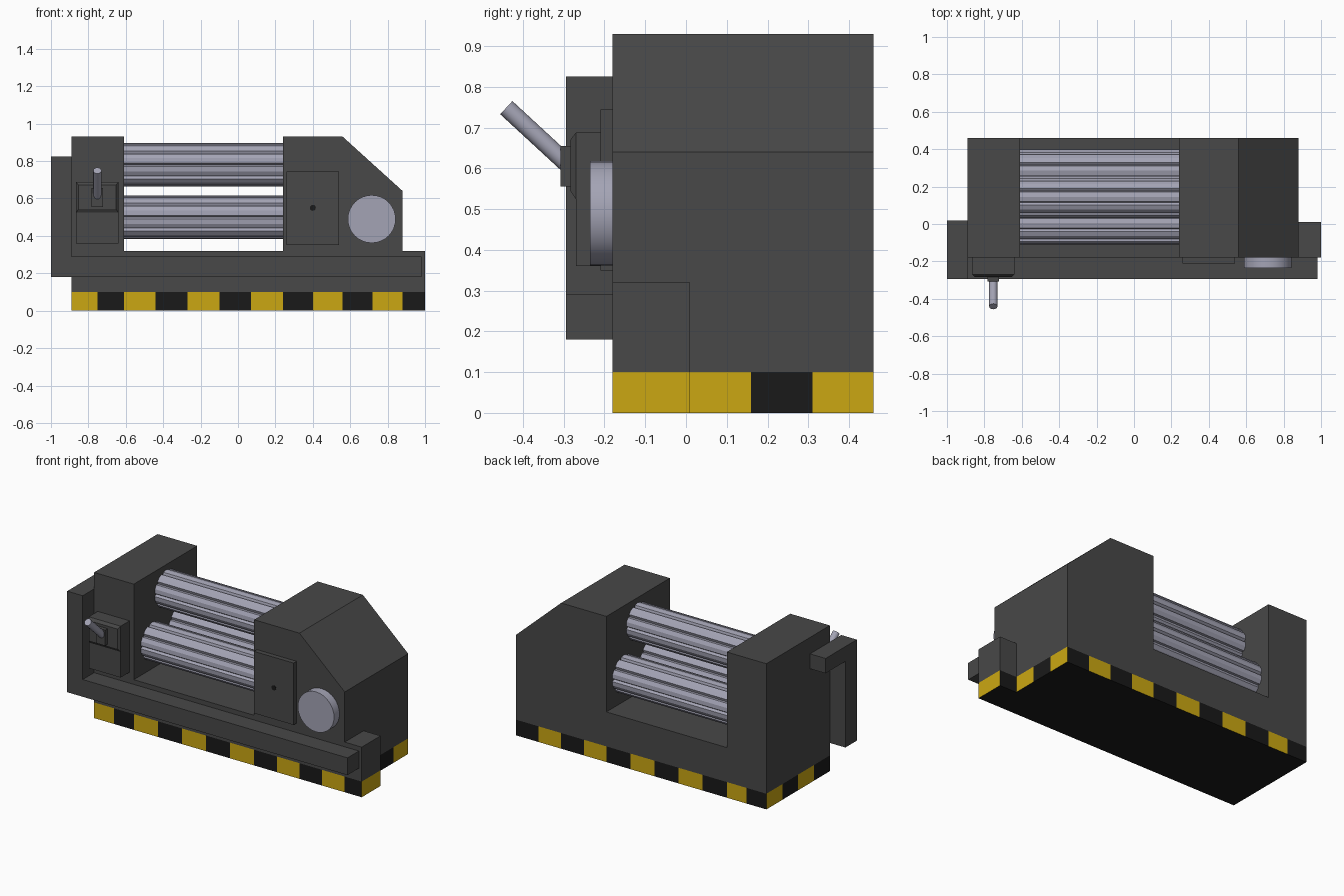
import bpy, bmesh
from math import cos, sin, pi
from mathutils import Vector

if "Cube" in bpy.data.objects:
    bpy.data.objects.remove(bpy.data.objects["Cube"])


def material(name, rgb):
    m = bpy.data.materials.new(name)
    m.diffuse_color = (*rgb, 1)
    m.use_nodes = True
    m.node_tree.nodes["Principled BSDF"].inputs["Base Color"].default_value = m.diffuse_color
    return m


DARK = material("dark_paint", (0.065, 0.065, 0.065))
STEEL = material("steel", (0.37, 0.37, 0.46))
YELLOW = material("stripe_yellow", (0.6, 0.39, 0.006))
BLACK = material("stripe_black", (0.01, 0.01, 0.01))


def finish(name, bm, *mats):
    bmesh.ops.recalc_face_normals(bm, faces=bm.faces)
    me = bpy.data.meshes.new(name)
    bm.to_mesh(me)
    bm.free()
    ob = bpy.data.objects.new(name, me)
    bpy.context.collection.objects.link(ob)
    for m in mats:
        me.materials.append(m)
    return ob


def prism(name, outline, offset, mat, open_below=None):
    """Extrude a closed outline of 3D points along offset."""
    bm = bmesh.new()
    face = bm.faces.new([bm.verts.new(p) for p in outline])
    ext = bmesh.ops.extrude_face_region(bm, geom=[face], use_keep_orig=True)
    bmesh.ops.translate(bm, vec=offset, verts=[g for g in ext["geom"] if isinstance(g, bmesh.types.BMVert)])
    bmesh.ops.recalc_face_normals(bm, faces=bm.faces)
    if open_below is not None:
        hidden = [f for f in bm.faces if all(v.co.z < open_below + 1e-4 for v in f.verts)]
        bmesh.ops.delete(bm, geom=hidden, context='FACES')
    return finish(name, bm, mat)


def xz_prism(name, pts, y0, y1, mat, open_below=None):
    return prism(name, [(x, y0, z) for x, z in pts], (0, y1 - y0, 0), mat, open_below)


def box(name, x0, x1, y0, y1, z0, z1, mat, open_below=None):
    return xz_prism(name, [(x0, z0), (x1, z0), (x1, z1), (x0, z1)], y0, y1, mat, open_below)


def rod(name, a, b, r, sides, mat):
    a, b = Vector(a), Vector(b)
    bpy.ops.mesh.primitive_cylinder_add(vertices=sides, radius=r, depth=(b - a).length, location=(a + b) / 2)
    ob = bpy.context.object
    ob.name = name
    ob.rotation_euler = (b - a).to_track_quat('Z', 'Y').to_euler()
    ob.data.materials.append(mat)
    bpy.ops.object.shade_smooth_by_angle()
    return ob


FRONT, BACK = -0.18, 0.46

# Striped plinth: colours alternate all the way round the outline
xs = [-0.89, -0.75, -0.61, -0.44, -0.27, -0.10, 0.07, 0.24, 0.40, 0.56, 0.72, 0.88]
outline = [(x, FRONT) for x in xs]
outline += [(1.0, FRONT), (1.0, 0.01), (0.88, 0.01), (0.88, 0.16), (0.88, 0.31)]
outline += [(x, BACK) for x in reversed(xs)]
outline += [(-0.89, y) for y in (0.30, 0.14, -0.02)]
bm = bmesh.new()
low = [bm.verts.new((x, y, 0)) for x, y in outline]
high = [bm.verts.new((x, y, 0.1)) for x, y in outline]
n = len(outline)
for i in range(n):
    j = (i + 1) % n
    bm.faces.new((low[i], low[j], high[j], high[i])).material_index = i % 2
bm.faces.new(low[::-1]).material_index = 1
plinth = finish("striped_plinth", bm, YELLOW, BLACK)

# Main housing: two towers joined by a low bed, plus the front right step
xz_prism("housing", [(-0.89, 0.1), (0.88, 0.1), (0.88, 0.64), (0.56, 0.93), (0.24, 0.93),
                     (0.24, 0.32), (-0.61, 0.32), (-0.61, 0.93), (-0.89, 0.93)],
         FRONT, BACK, DARK, 0.1)
box("corner_step", 0.88, 1.0, FRONT, 0.01, 0.1, 0.32, DARK, 0.1)

# Front guard rail with upright post and rear-reaching arm
xz_prism("guard_rail", [(-1, 0.18), (0.98, 0.18), (0.98, 0.29), (-0.89, 0.29),
                        (-0.89, 0.825), (-1, 0.825)], -0.295, FRONT, DARK)
box("guard_arm", -1, -0.89, FRONT, 0.02, 0.73, 0.825, DARK)

# Three fluted rollers between the towers
TEETH = 10
flutes = ((0.0, 0.099), (0.14, 0.114), (0.5, 0.117), (0.86, 0.114))
for k, (cy, cz) in enumerate([(0.145, 0.78), (0.005, 0.50), (0.285, 0.50)]):
    ring = []
    for t in range(TEETH):
        for f, r in flutes:
            a = 2 * pi * (t + f) / TEETH
            ring.append((-0.61, cy + r * cos(a), cz + r * sin(a)))
    prism(f"fluted_roller_{k + 1}", ring, (0.85, 0, 0), STEEL)

# Access panel with keyhole, and round dial
box("access_panel", 0.26, 0.54, -0.21, FRONT, 0.35, 0.745, DARK)
rod("panel_lock", (0.40, -0.205, 0.55), (0.40, -0.212, 0.55), 0.016, 12, BLACK)
rod("dial", (0.715, FRONT, 0.49), (0.715, -0.235, 0.49), 0.128, 32, STEEL)

# Lever switch box with bevelled face plate
box("switch_box", -0.865, -0.64, -0.27, FRONT, 0.36, 0.688, DARK)
plate = box("switch_plate", -0.865, -0.64, -0.283, -0.27, 0.524, 0.688, DARK)
for v in plate.data.vertices:
    if v.co.y < -0.28:
        v.co.x += 0.012 if v.co.x < -0.75 else -0.012
        v.co.z += 0.02 if v.co.z < 0.6 else -0.017
box("lever_mount", -0.782, -0.722, -0.308, -0.28, 0.555, 0.655, DARK)
rod("lever", (-0.752, -0.285, 0.605), (-0.752, -0.441, 0.749), 0.022, 16, STEEL)
